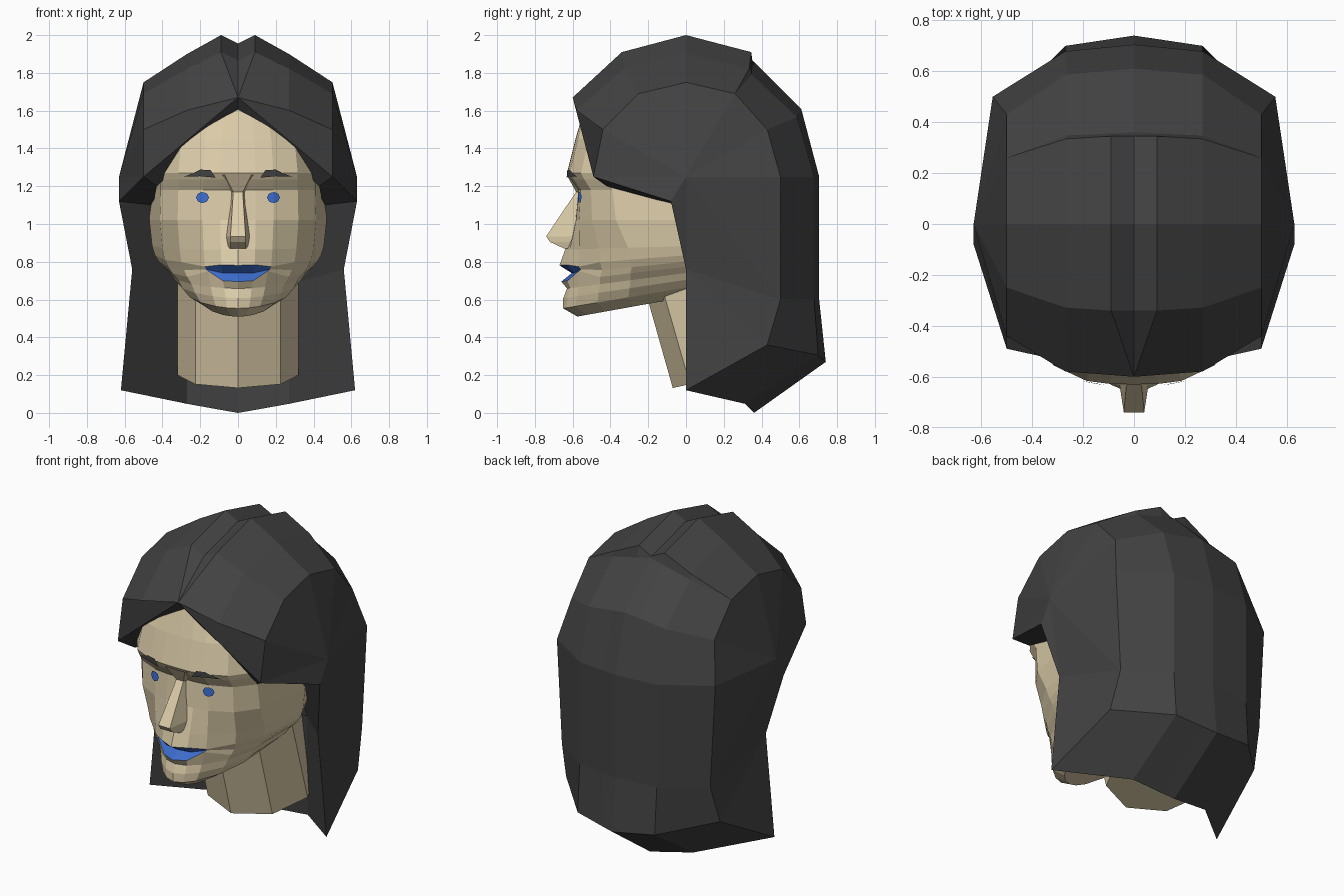
import bpy, bmesh, math
from mathutils import Vector
from mathutils.bvhtree import BVHTree

if "Cube" in bpy.data.objects:
    bpy.data.objects.remove(bpy.data.objects["Cube"])


def material(name, rgb):
    m = bpy.data.materials.new(name)
    m.diffuse_color = (*rgb, 1)
    m.use_nodes = True
    m.node_tree.nodes["Principled BSDF"].inputs["Base Color"].default_value = m.diffuse_color
    return m


HAIR = material("dark_hair", (0.055, 0.055, 0.055))
SKIN = material("skin", (0.72, 0.61, 0.40))
BLUE = material("blue", (0.045, 0.15, 0.60))


def build(name, verts, faces, mats, mirror=False, rule=None):
    """Mesh object from points; optional x mirror and per-face colour rule."""
    bm = bmesh.new()
    vs = [bm.verts.new(v) for v in verts]
    for i, f in enumerate(faces):
        face = bm.faces.new([vs[k] for k in f])
        if rule:
            face.material_index = rule(i)
    if mirror:
        geom = bm.verts[:] + bm.edges[:] + bm.faces[:]
        dup = bmesh.ops.duplicate(bm, geom=geom)["geom"]
        for v in dup:
            if isinstance(v, bmesh.types.BMVert):
                v.co.x = -v.co.x
    bmesh.ops.remove_doubles(bm, verts=bm.verts[:], dist=0.0005)
    bmesh.ops.recalc_face_normals(bm, faces=bm.faces[:])
    me = bpy.data.meshes.new(name)
    bm.to_mesh(me)
    bm.free()
    for m in mats:
        me.materials.append(m)
    ob = bpy.data.objects.new(name, me)
    bpy.context.collection.objects.link(ob)
    return ob


# Face: horizontal half rings (z, front y, half width, squareness, tilt, bulge)
ROWS = [
    (1.64, -.53, .36, 2.5, 0, 0), (1.45, -.585, .44, 3, 0, 0),
    (1.27, -.63, .465, 3, 0, 0), (1.235, -.61, .465, 3, 0, 0),
    (1.18, -.57, .465, 3, 0, 0), (1.02, -.585, .47, 2.7, 0, 0),
    (.865, -.61, .455, 2.1, .03, .03), (.785, -.62, .44, 2, .08, .05),
    (.74, -.605, .42, 2, .10, 0), (.70, -.62, .395, 2, .12, .04),
    (.66, -.62, .36, 2, .13, .01), (.61, -.63, .335, 2, .15, .02),
    (.555, -.64, .29, 2, .17, .01), (.51, -.575, .20, 2, .18, 0)]
COLS = [0, .2, .4, .68, .88, 1]
CORNER = {7: -.015, 8: .015, 9: .045}      # lip rows pinch at the mouth corner
verts, faces, lips = [], [], set()
for r, (z, yf, w, n, k, b) in enumerate(ROWS):
    for c, t in enumerate(COLS):
        y = yf * (1 - t ** n) ** (1 / n) - b * max(0, 1 - t / .4)
        zz = z + k * (y - yf) + (CORNER.get(r, 0) if c == 2 else 0)
        verts.append((w * t, y, zz))
    verts.append((w * .8, .2, z + k * (.2 - yf)))
    verts.append((0, .25, z + k * (.25 - yf)))
N = len(COLS) + 2
for r in range(len(ROWS) - 1):
    for c in range(N - 1):
        if r in (7, 8) and c < 2:
            lips.add(len(faces))
        a = r * N + c
        faces.append((a, a + 1, a + N + 1, a + N))
faces += [tuple(range(N)), tuple(range((len(ROWS) - 1) * N, len(ROWS) * N))]
face = build("face", verts, faces, [SKIN, BLUE], True, lambda i: int(i in lips))

# Nose: sections (z, ridge half width, ridge y, base half width, base y)
verts, faces = [], []
for z, rw, ry, bw, by in [(1.26, .07, -.632, .12, -.60), (1.17, .025, -.582, .065, -.53),
                          (.935, .04, -.74, .068, -.56), (.905, .04, -.72, .065, -.56),
                          (.87, .04, -.645, .06, -.56)]:
    verts += [(0, ry, z), (rw, ry, z), (bw, by, z)]
for r in range(4):
    for c in range(2):
        a = r * 3 + c
        faces.append((a, a + 1, a + 4, a + 3))
faces.append((12, 13, 14))
build("nose", verts, faces, [SKIN], True)

# Eyes and brows: thin plates laid on the face surface
tree = BVHTree.FromPolygons([v.co for v in face.data.vertices],
                            [p.vertices[:] for p in face.data.polygons])


def decal(name, outline, mat, level=None):
    """Plate following the face; with a level, its depth is taken at that height."""
    cx = sum(p[0] for p in outline) / len(outline)
    cz = sum(p[1] for p in outline) / len(outline)
    pts = []
    for x, z in outline + [(cx, cz)]:
        hit = tree.ray_cast(Vector((x, -2, level or z)), Vector((0, 1, 0)))[0]
        pts.append((x, hit.y - .008, z))
    n = len(outline)
    build(name, pts, [(i, (i + 1) % n, n) for i in range(n)], [mat], True)


decal("eyes", [(.188 + .034 * math.cos(i * math.pi / 4), 1.14 + .03 * math.sin(i * math.pi / 4))
               for i in range(8)], BLUE)
decal("eyebrows", [(.118, 1.245), (.145, 1.285), (.2, 1.288), (.24, 1.268), (.285, 1.25),
                   (.2, 1.253)], HAIR, 1.268)

# Neck: tilted octagonal prism
verts = []
for cy, cz, slope in [(.24, .20, .22), (.06, .80, .1)]:
    for i in range(8):
        a = i * math.pi / 4
        verts.append((.32 * math.sin(a), cy - .31 * math.cos(a), cz - .31 * slope * math.cos(a)))
faces = [(i, (i + 1) % 8, 8 + (i + 1) % 8, 8 + i) for i in range(8)]
faces += [tuple(range(8)), tuple(range(8, 16))]
build("neck", verts, faces, [SKIN])

# Hair: stations front to back (centre y, z), (side x, y, z), parting depth
STATIONS = [
    ((-.60, 1.67), (.5, -.44, 1.5), 0), ((-.34, 1.91), (.5, -.25, 1.69), .045),
    ((0, 2.0), (.5, 0, 1.75), .045), ((.345, 1.91), (.5, .26, 1.69), .045),
    ((.36, 1.86), (.5, .26, 1.69), 0), ((.61, 1.61), (.5, .43, 1.5), 0),
    ((.705, 1.25), (.555, .5, 1.25), 0), ((.705, .60), (.52, .5, .60), 0),
    ((.74, .27), (.54, .43, .36), 0), ((.36, 0), (.62, 0, .12), 0)]
verts, faces = [], []
for r, ((y, z), (sx, sy, sz), groove) in enumerate(STATIONS):
    f = .13 if r > 3 else 0
    verts += [(0, y, z - groove),
              (.09 if r else 0, y + f * .33 * (sy - y), z + f * (sz - z)),
              (.27, y + .13 * (sy - y), z + .4 * (sz - z)), (sx, sy, sz)]
for r in range(len(STATIONS) - 1):
    for c in range(3):
        a = r * 4 + c
        faces.append((a, a + 1, a + 5, a + 4))
side = [r * 4 + 3 for r in range(len(STATIONS))]
# side centre, temple corner, ear corner, jaw corner, then the inner rim
C, F, E1, E2 = range(len(verts), len(verts) + 4)
verts += [(.63, 0, 1.25), (.5, -.49, 1.25), (.63, -.08, 1.12), (.56, 0, .76)]
T2, F2, G1, G2, G0 = range(len(verts), len(verts) + 5)
verts += [(0, -.53, 1.595), (.43, -.42, 1.2), (.45, -.05, 1.1), (.27, .3, .68), (0, .34, .68)]
faces += [(0, 2, 3, F), (C, F, side[0])]
faces += [(C, side[i], side[i + 1]) for i in range(6)]
faces += [(C, E1, F), (C, E2, E1), (C, side[6], side[7]), (C, side[7], E2),
          (E2, side[7], side[8]), (E2, side[8], side[9]),
          (0, F, F2, T2), (F, E1, G1, F2), (E1, E2, G2, G1)]
# inner wall behind the neck
b = side[9]
faces += [(E2, b, b - 1, G2), (G2, b - 1, b - 2, b - 3, G0)]
build("hair", verts, faces, [HAIR], True)
